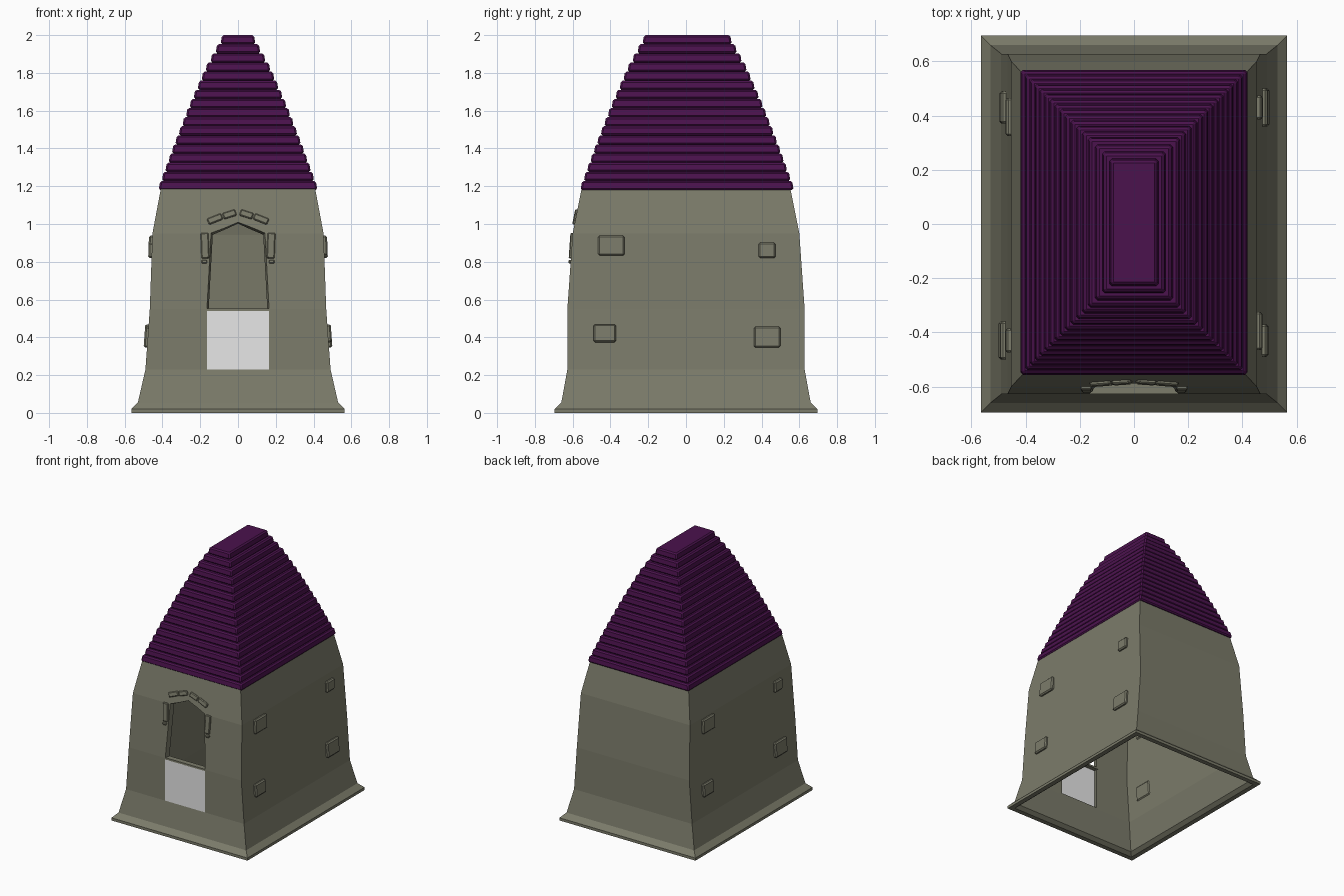
import bpy, bmesh, math
from mathutils import Matrix, Vector

cube = bpy.data.objects.get("Cube")
if cube:
    bpy.data.objects.remove(cube, do_unlink=True)


def material(name, rgb):
    m = bpy.data.materials.new(name)
    m.use_nodes = True
    m.diffuse_color = (*rgb, 1)
    m.node_tree.nodes["Principled BSDF"].inputs["Base Color"].default_value = (*rgb, 1)
    return m


stone = material("stone", (0.2, 0.2, 0.145))
tile = material("purple tile", (0.07, 0.006, 0.075))
white = material("white panel", (0.8, 0.8, 0.8))

# Wall profile: height, half width, half depth
PROFILE = [(0, 0.565, 0.695), (0.02, 0.565, 0.695), (0.055, 0.53, 0.66),
           (0.23, 0.49, 0.628), (0.55, 0.467, 0.628),
           (0.95, 0.453, 0.6), (1.19, 0.408, 0.552)]


def interp(z, rows, col):
    for a, b in zip(rows, rows[1:]):
        if z <= b[0]:
            return a[col] + (b[col] - a[col]) * (z - a[0]) / (b[0] - a[0])
    return rows[-1][col]


def make(name, bm, mat, bevel=0):
    bmesh.ops.recalc_face_normals(bm, faces=bm.faces)
    me = bpy.data.meshes.new(name)
    bm.to_mesh(me)
    bm.free()
    ob = bpy.data.objects.new(name, me)
    bpy.context.collection.objects.link(ob)
    me.materials.append(mat)
    if bevel:
        mod = ob.modifiers.new("bevel", "BEVEL")
        mod.width, mod.segments = bevel, 1
    return ob


def loft(bm, loops, cap_start=True, cap_end=True):
    rings = [[bm.verts.new(p) for p in loop] for loop in loops]
    n = len(rings[0])
    for a, b in zip(rings, rings[1:]):
        for i in range(n):
            j = (i + 1) % n
            bm.faces.new((a[i], a[j], b[j], b[i]))
    if cap_start:
        bm.faces.new(rings[0])
    if cap_end:
        bm.faces.new(rings[-1])


def rect(x, y, z, cy=0):
    return [(-x, cy - y, z), (x, cy - y, z), (x, cy + y, z), (-x, cy + y, z)]


def block(name, centre, size, turn=Matrix(), mat=stone, bevel=0.008):
    bm = bmesh.new()
    bmesh.ops.create_cube(bm, size=1, matrix=Matrix.Diagonal((*size, 1)))
    bmesh.ops.transform(bm, matrix=Matrix.Translation(centre) @ turn, verts=bm.verts)
    return make(name, bm, mat, bevel)


# Hollow tower walls, open underneath
bm = bmesh.new()
loft(bm, [rect(x, y, z) for z, x, y in PROFILE], cap_start=False)
walls = make("tower_walls", bm, stone)
shell = walls.modifiers.new("thickness", "SOLIDIFY")
shell.thickness, shell.offset, shell.use_even_offset = 0.035, -1, True

# Doorway with a low pointed head and tapered reveal
door = [(-0.165, 0.23), (0.165, 0.23), (0.165, 0.54), (0.15, 0.96),
        (0, 1.02), (-0.15, 0.96), (-0.165, 0.54)]


def door_loop(y, inset):
    return [(x - math.copysign(inset, x) if x else 0, y,
             z - inset if z > 0.6 else z) for x, z in door]


bm = bmesh.new()
loft(bm, [door_loop(-0.72, -0.02), door_loop(-0.628, 0), door_loop(-0.56, 0.018),
          door_loop(-0.45, 0.018)])
cutter = make("doorway_cutter", bm, stone)
cutter.hide_render = True
cutter.hide_set(True)
cut = walls.modifiers.new("doorway", "BOOLEAN")
cut.object, cut.operation, cut.solver = cutter, "DIFFERENCE", "EXACT"

# Panel and sill closing the lower doorway
block("door_panel", (0, -0.624, 0.385), (0.33, 0.008, 0.31), mat=white, bevel=0)
block("window_sill", (0, -0.608, 0.546), (0.33, 0.04, 0.014), bevel=0)

# Raised stones on both long sides: y, z, width, height
side_stones = [(-0.395, 0.885, 0.14, 0.105), (0.43, 0.86, 0.09, 0.08),
               (-0.43, 0.42, 0.12, 0.095), (0.43, 0.4, 0.14, 0.11)]
for side, label in ((1, "left"), (-1, "right")):
    for i, (y, z, w, h) in enumerate(side_stones):
        lean = math.atan2(interp(z + 0.05, PROFILE, 1) - interp(z - 0.05, PROFILE, 1), 0.1)
        turn = Matrix.Rotation(side * lean, 4, "Y")
        x = interp(z, PROFILE, 1) - 0.012
        block(f"{label}_wall_stone_{i + 1}", (side * x, side * y, z), (0.06, w, h), turn)

# Stones around the doorway: x, z, width, height, roll in degrees
arch_stones = [(0.175, 0.885, 0.042, 0.135, 2), (0.178, 0.8, 0.03, 0.02, 0),
               (0.122, 1.025, 0.08, 0.034, 22), (0.045, 1.05, 0.07, 0.034, 18)]
for side, label in ((1, "left"), (-1, "right")):
    for i, (x, z, w, h, roll) in enumerate(arch_stones):
        lean = math.atan2(interp(z - 0.03, PROFILE, 2) - interp(z + 0.03, PROFILE, 2), 0.06)
        turn = Matrix.Rotation(-lean, 4, "X") @ Matrix.Rotation(side * math.radians(roll), 4, "Y")
        y = interp(z, PROFILE, 2) - 0.002
        block(f"{label}_arch_stone_{i + 1}", (side * x, -y, z), (w, 0.028, h), turn, bevel=0.005)

# Stepped roof of stacked, bevelled courses
ROOF = [(1.18, 0.42), (1.4, 0.34), (1.6, 0.262), (1.8, 0.175), (2, 0.066)]
COURSES = 17
step = 0.82 / COURSES
for i in range(COURSES):
    z = 1.18 + i * step
    x = interp(z, ROOF, 1)
    bm = bmesh.new()
    loft(bm, [rect(x, x + 0.144, z, 0.006),
              rect(x - 0.008, x + 0.136, z + step, 0.006)])
    make(f"roof_course_{i + 1}", bm, tile, 0.009)
